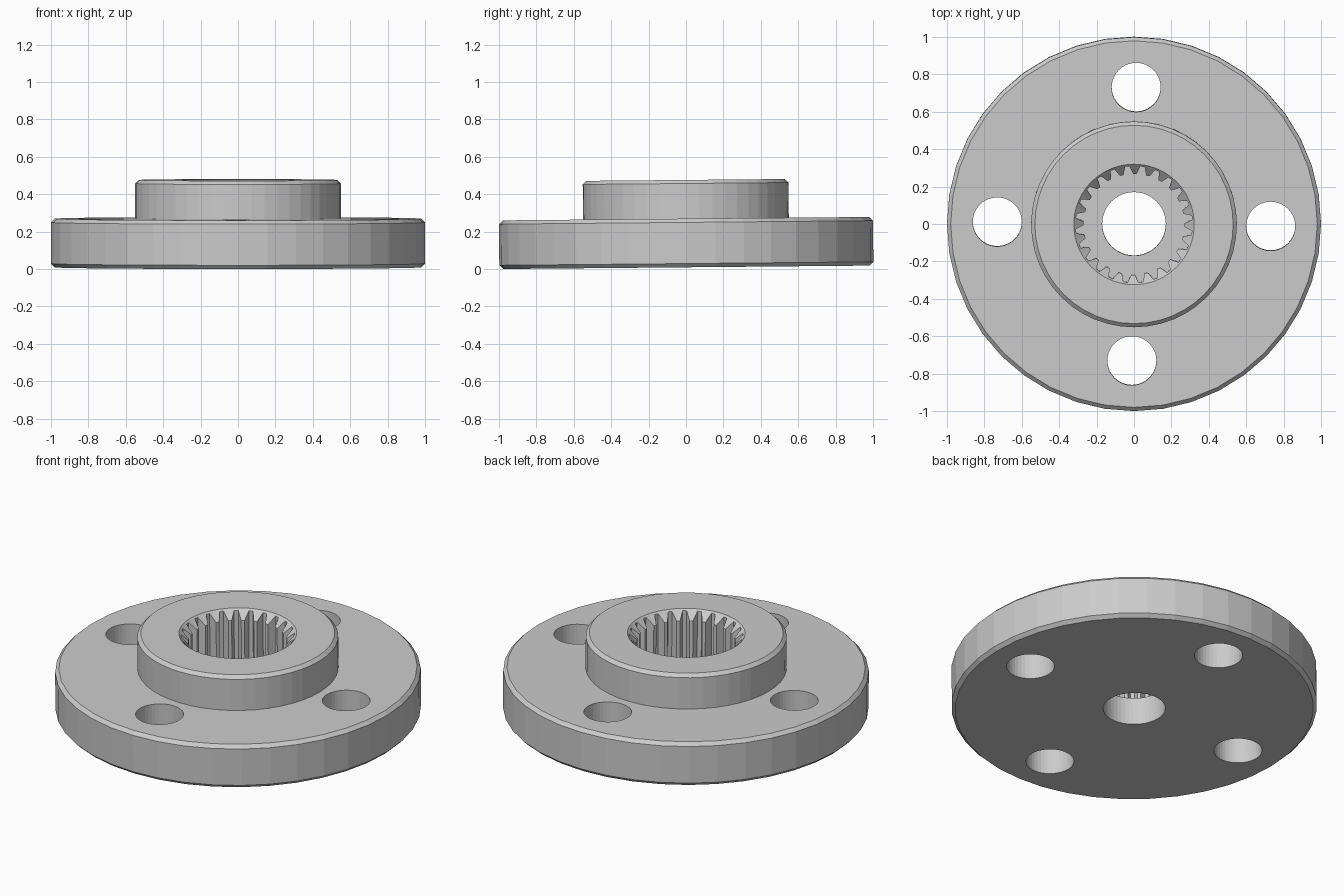
import bpy, bmesh, math
from mathutils import Matrix

if "Cube" in bpy.data.objects:
    bpy.data.objects.remove(bpy.data.objects["Cube"])

steel = bpy.data.materials.new("plain grey metal")
steel.diffuse_color = (0.6, 0.6, 0.6, 1)
steel.use_nodes = True
steel.node_tree.nodes["Principled BSDF"].inputs["Base Color"].default_value = steel.diffuse_color

TEETH = 24
PHASE = math.radians(-0.9)      # small turn of the hole pattern and spline


def loft(name, rings):
    """Closed solid through a stack of rings, each a list of (x, y, z)."""
    bm = bmesh.new()
    loops = [[bm.verts.new(p) for p in ring] for ring in rings]
    n = len(loops[0])
    for a, b in zip(loops, loops[1:]):
        for i in range(n):
            j = (i + 1) % n
            bm.faces.new((a[i], a[j], b[j], b[i]))
    bm.faces.new(loops[0][::-1])
    bm.faces.new(loops[-1])
    bmesh.ops.recalc_face_normals(bm, faces=bm.faces)
    mesh = bpy.data.meshes.new(name)
    bm.to_mesh(mesh)
    bm.free()
    mesh.materials.append(steel)
    ob = bpy.data.objects.new(name, mesh)
    bpy.context.collection.objects.link(ob)
    return ob


def turned(name, profile, sides, cx=0.0, cy=0.0):
    """Round solid from a list of (radius, z)."""
    turn = [2 * math.pi * i / sides for i in range(sides)]
    return loft(name, [[(cx + r * math.cos(a), cy + r * math.sin(a), z) for a in turn]
                       for r, z in profile])


def combine(body, tool, operation):
    mod = body.modifiers.new(operation, 'BOOLEAN')
    mod.operation = operation
    mod.solver = 'EXACT'
    mod.object = tool
    bpy.context.view_layer.objects.active = body
    bpy.ops.object.modifier_apply(modifier=mod.name)
    bpy.data.objects.remove(tool)


# Flange disc and raised hub, both with chamfered rims
flange = turned("flange", [(0.98, 0), (1, 0.02), (1, 0.24), (0.98, 0.26)], 40)
hub = turned("hub", [(0.55, 0.1), (0.55, 0.448), (0.53, 0.467)], 48)
combine(flange, hub, 'UNION')

# Four bolt holes
for k in range(4):
    a = PHASE + k * math.pi / 2
    hole = turned("bolt_hole", [(0.131, -0.1), (0.131, 0.4)], 40,
                  0.731 * math.cos(a), 0.731 * math.sin(a))
    combine(flange, hole, 'DIFFERENCE')

# Through bore
combine(flange, turned("bore", [(0.17, -0.1), (0.17, 0.6)], 48), 'DIFFERENCE')

# Toothed socket: each pitch is a narrow tooth tip and a narrow groove root
pitch = 2 * math.pi / TEETH
outline = []
for k in range(TEETH):
    a = PHASE + k * pitch
    for r, f in ((0.27, -0.13), (0.27, 0.13), (0.312, 0.36), (0.312, 0.64)):
        outline.append((r * math.cos(a + f * pitch), r * math.sin(a + f * pitch)))
socket = loft("socket", [[(x, y, z) for x, y in outline] for z in (0.165, 0.6)])
combine(flange, socket, 'DIFFERENCE')

# Lead-in chamfer of the socket
combine(flange, turned("lead_in", [(0.255, 0.402), (0.322, 0.467), (0.342, 0.487)], 72),
        'DIFFERENCE')

# The part leans very slightly up towards the back
flange.data.transform(Matrix.Translation((0, 0.002, 0.0095)) @ Matrix.Rotation(0.0093, 4, 'X'))
